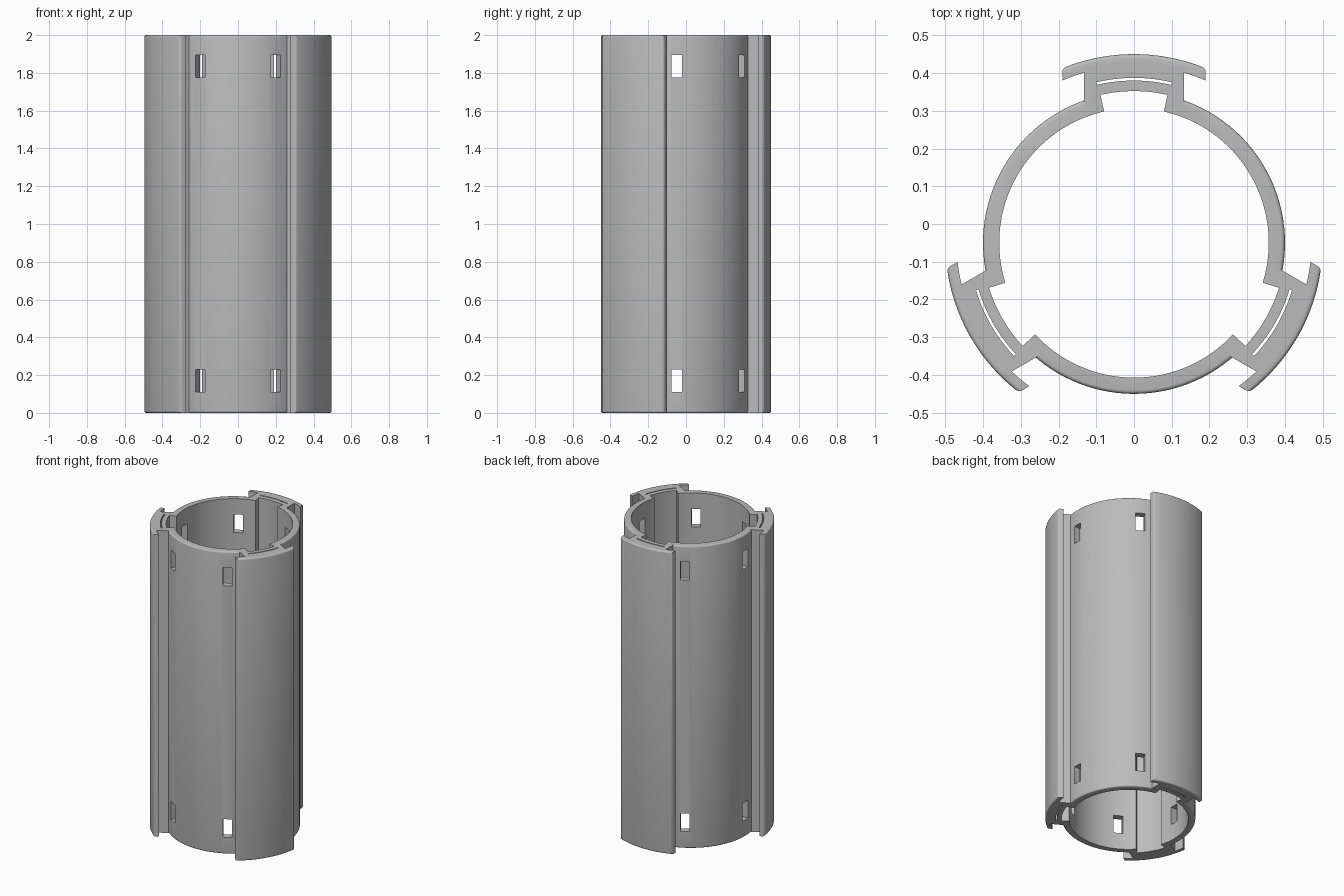
import bpy, bmesh
from math import asin, sin, cos, pi, radians, tau, hypot
from mathutils import Matrix

HEIGHT = 2.0
FILLET = 0.01

if "Cube" in bpy.data.objects:
    bpy.data.objects.remove(bpy.data.objects["Cube"], do_unlink=True)

grey = bpy.data.materials.new("plain_grey")
grey.use_nodes = True
colour = (0.5, 0.5, 0.5, 1)
grey.diffuse_color = colour
grey.node_tree.nodes["Principled BSDF"].inputs["Base Color"].default_value = colour


def arc(r, a, n=20):
    """Points on an arc centred on +y, from angle a to -a."""
    steps = [a - 2 * a * i / n for i in range(n + 1)]
    return [(r * sin(t), r * cos(t)) for t in steps]


def strip(half_width, r0, r1):
    """Curved bar between two radii with straight parallel ends."""
    return arc(r0, asin(half_width / r0)) + arc(r1, asin(half_width / r1))[::-1]


def circle(r, n=120):
    return [(r * cos(tau * i / n), r * sin(tau * i / n)) for i in range(n)]


def prism(name, points, z0=0.0, z1=HEIGHT, angle=0.0, round_radius=None):
    """Extrude an outline; edges lying on round_radius get a fillet."""
    bm = bmesh.new()
    face = bm.faces.new([bm.verts.new((x, y, z0)) for x, y in points])
    top = bmesh.ops.extrude_face_region(bm, geom=[face])["geom"]
    bmesh.ops.translate(bm, vec=(0, 0, z1 - z0),
                        verts=[v for v in top if isinstance(v, bmesh.types.BMVert)])
    bmesh.ops.recalc_face_normals(bm, faces=bm.faces)
    if round_radius:
        edges = [e for e in bm.edges
                 if all(abs(hypot(v.co.x, v.co.y) - round_radius) < 1e-4 for v in e.verts)
                 and e.calc_face_angle(0) > 0.5]
        bmesh.ops.bevel(bm, geom=edges, offset=FILLET, segments=4, profile=0.5,
                        affect='EDGES', clamp_overlap=False)
    bmesh.ops.rotate(bm, verts=bm.verts, cent=(0, 0, 0), matrix=Matrix.Rotation(angle, 3, 'Z'))
    mesh = bpy.data.meshes.new(name)
    bm.to_mesh(mesh)
    bm.free()
    mesh.materials.append(grey)
    obj = bpy.data.objects.new(name, mesh)
    bpy.context.collection.objects.link(obj)
    return obj


def combine(target, tool, operation):
    """Apply a boolean and discard the tool."""
    tool.hide_render = True
    mod = target.modifiers.new("boolean", 'BOOLEAN')
    mod.operation = operation
    mod.solver = 'EXACT'
    mod.object = tool
    graph = bpy.context.evaluated_depsgraph_get()
    mesh = bpy.data.meshes.new_from_object(target.evaluated_get(graph))
    target.modifiers.clear()
    target.data = mesh
    bpy.data.objects.remove(tool, do_unlink=True)


# Main tube, solid until the bore is cut
tube = prism("slotted_tube", circle(0.40), round_radius=0.40)
thirds = [i * tau / 3 for i in range(3)]

# Webs and overhanging outer flanges
for a in thirds:
    combine(tube, prism("web", strip(0.133, 0.38, 0.48), angle=a), 'UNION')
    combine(tube, prism("flange", strip(0.19, 0.47, 0.50), angle=a, round_radius=0.50), 'UNION')

# Central bore
combine(tube, prism("bore_cutter", circle(0.357), -0.1, HEIGHT + 0.1), 'DIFFERENCE')

# Inner channels and thin curved slots behind each flange
half = radians(12.8)
for a in thirds:
    channel = arc(0.30, half) + arc(0.402, half)[::-1]
    combine(tube, prism("channel_cutter", channel, -0.1, HEIGHT + 0.1, a), 'DIFFERENCE')
    slot = strip(0.10, 0.430, 0.437)
    combine(tube, prism("slot_cutter", slot, -0.1, HEIGHT + 0.1, a), 'DIFFERENCE')

# Rectangular windows near both ends
window = [(-0.028, 0.3), (0.028, 0.3), (0.028, 0.45), (-0.028, 0.45)]
for i in range(6):
    for z in (0.11, 1.775):
        cutter = prism("window_cutter", window, z, z + 0.12, pi / 6 + i * pi / 3)
        combine(tube, cutter, 'DIFFERENCE')

# Centre the footprint and smooth the curved walls
tube.data.transform(Matrix.Translation((0, -0.05, 0)))
bpy.ops.object.select_all(action='DESELECT')
tube.select_set(True)
bpy.context.view_layer.objects.active = tube
bpy.ops.object.shade_smooth_by_angle(angle=radians(30))
